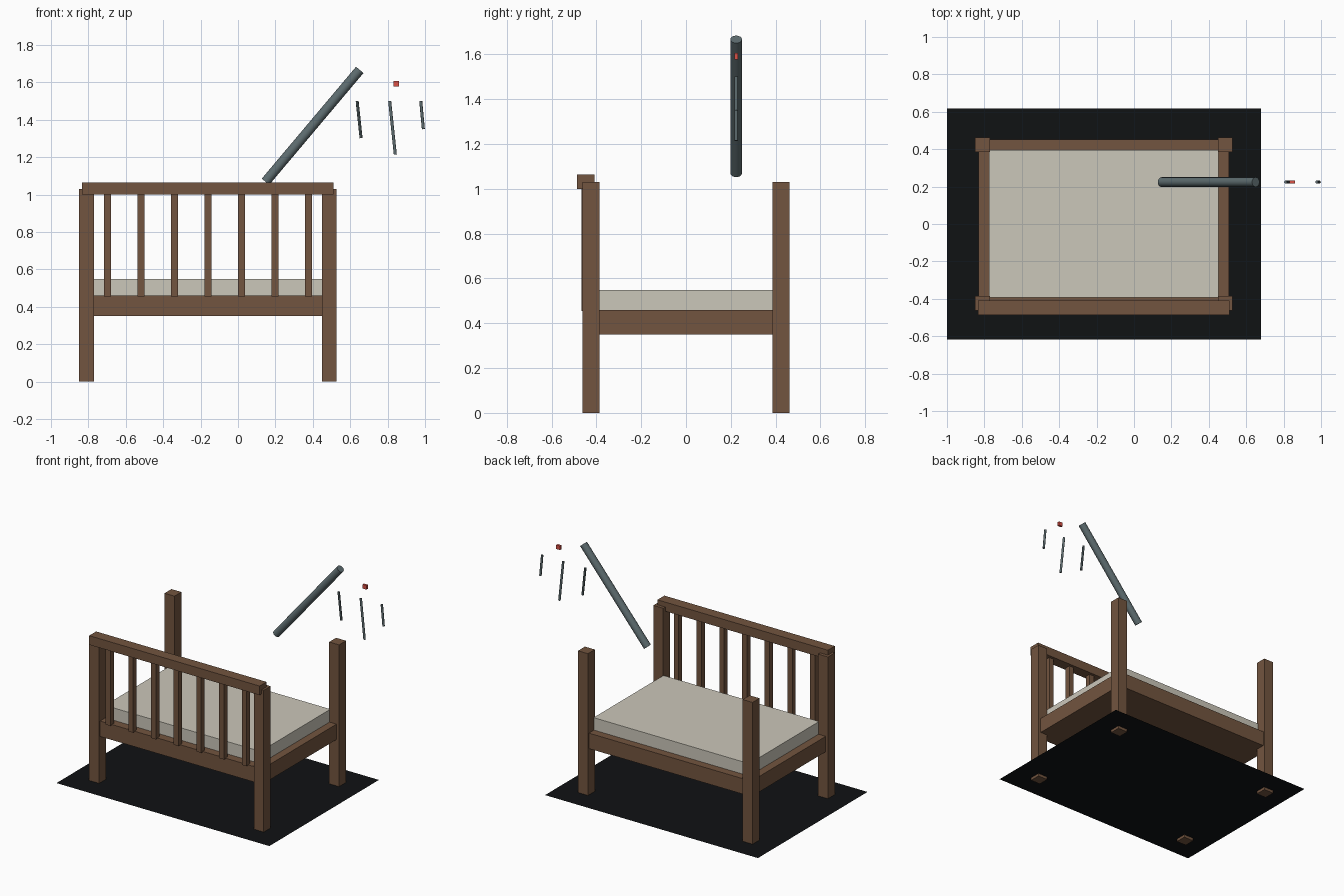
import bpy
from mathutils import Vector

cube = bpy.data.objects.get("Cube")
if cube:
    bpy.data.objects.remove(cube, do_unlink=True)


def material(name, rgb):
    mat = bpy.data.materials.new(name)
    mat.use_nodes = True
    mat.diffuse_color = (*rgb, 1)
    mat.node_tree.nodes["Principled BSDF"].inputs["Base Color"].default_value = (*rgb, 1)
    return mat


wood = material("wood", (0.17, 0.09, 0.05))
cloth = material("cloth", (0.6, 0.57, 0.49))
steel = material("steel", (0.11, 0.15, 0.16))
black = material("black", (0.005, 0.006, 0.007))
red = material("red", (0.7, 0.08, 0.06))


def finish(name, mat):
    obj = bpy.context.object
    obj.name = name
    obj.data.materials.append(mat)
    return obj


def box(name, mat, x, y, z):
    """Box from its (low, high) range along each axis."""
    lows, highs = zip(x, y, z)
    low, high = Vector(lows), Vector(highs)
    bpy.ops.mesh.primitive_cube_add(size=1, location=(low + high) / 2)
    bpy.context.object.scale = high - low
    bpy.ops.object.transform_apply(location=False, rotation=False)
    return finish(name, mat)


def rod(name, mat, start, end, radius, sides):
    """Cylinder running between two points."""
    start, end = Vector(start), Vector(end)
    axis = end - start
    bpy.ops.mesh.primitive_cylinder_add(
        vertices=sides, radius=radius, depth=axis.length, location=(start + end) / 2,
        rotation=axis.to_track_quat("Z", "Y").to_euler())
    bpy.ops.object.shade_smooth_by_angle()
    return finish(name, mat)


# Floor mat
bpy.ops.mesh.primitive_plane_add(size=1, location=(-0.16, 0, 0.02))
bpy.context.object.scale = (1.678, 1.234, 1)
bpy.ops.object.transform_apply(location=False, rotation=False)
finish("floor_mat", black)

# Corner posts
half = 0.039
for side, x in (("right", -0.81), ("left", 0.488)):
    for end, y in (("front", -0.424), ("back", 0.424)):
        box(f"{end}_{side}_post", wood, (x - half, x + half), (y - half, y + half), (0, 1.03))

# Bed base and mattress
box("bed_base", wood, (-0.832, 0.507), (-0.452, 0.452), (0.35, 0.46))
box("mattress", cloth, (-0.775, 0.452), (-0.392, 0.395), (0.46, 0.548))

# Front railing
box("top_rail", wood, (-0.833, 0.511), (-0.486, -0.408), (1.0, 1.065))
for i in range(7):
    x = -0.698 + i * 0.179
    box(f"slat_{i + 1}", wood, (x - 0.019, x + 0.019), (-0.467, -0.428), (0.455, 1.005))

# Slanted tube, hanging rods and small block
depth = 0.224
rod("slanted_tube", steel, (0.147, depth, 1.069), (0.651, depth, 1.667), 0.026, 16)
hanging = (((0.637, 1.5), (0.658, 1.302)),
           ((0.811, 1.5), (0.841, 1.215)),
           ((0.977, 1.5), (0.991, 1.35)))
for i, ((x1, z1), (x2, z2)) in enumerate(hanging):
    rod(f"hanging_rod_{i + 1}", steel, (x1, depth, z1), (x2, depth, z2), 0.008, 12)
box("small_block", red, (0.831, 0.861), (0.216, 0.232), (1.578, 1.607))
